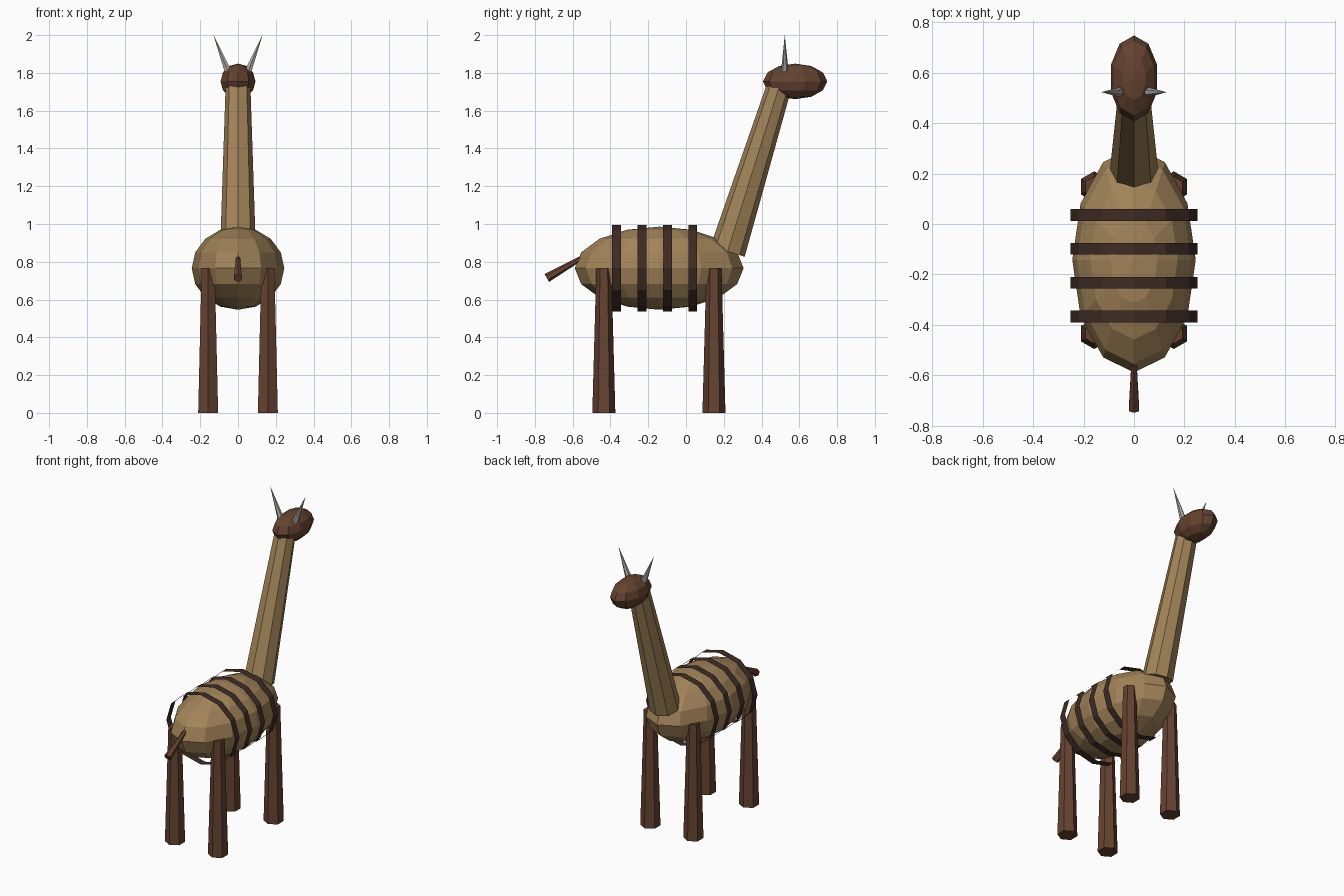
import bpy, bmesh, math
from mathutils import Vector, Matrix

if "Cube" in bpy.data.objects:
    bpy.data.objects.remove(bpy.data.objects["Cube"])


def material(name, rgb):
    m = bpy.data.materials.new(name)
    m.diffuse_color = (*rgb, 1)
    m.use_nodes = True
    m.node_tree.nodes["Principled BSDF"].inputs["Base Color"].default_value = m.diffuse_color
    return m


TAN = material("tan", (0.36, 0.23, 0.10))
BROWN = material("brown", (0.13, 0.055, 0.03))
DARK = material("dark_brown", (0.05, 0.025, 0.018))
HORN = material("horn_grey", (0.42, 0.40, 0.36))


def finish(name, bm, mat):
    me = bpy.data.meshes.new(name)
    bm.to_mesh(me)
    bm.free()
    me.materials.append(mat)
    ob = bpy.data.objects.new(name, me)
    bpy.context.collection.objects.link(ob)
    return ob


def ellipsoid(name, centre, radii, segs, rings, mat):
    bm = bmesh.new()
    bmesh.ops.create_uvsphere(bm, u_segments=segs, v_segments=rings, radius=1,
                              matrix=Matrix.Translation(centre) @ Matrix.Diagonal((*radii, 1)))
    return finish(name, bm, mat)


def rod(name, a, b, r1, r2, sides, mat):
    """Tapered, capped prism from point a to point b."""
    a, b = Vector(a), Vector(b)
    d = b - a
    rot = Vector((0, 0, 1)).rotation_difference(d).to_matrix().to_4x4()
    bm = bmesh.new()
    bmesh.ops.create_cone(bm, cap_ends=True, segments=sides, radius1=r1, radius2=r2,
                          depth=d.length, matrix=Matrix.Translation((a + b) / 2) @ rot)
    return finish(name, bm, mat)


# Body and head
ellipsoid("body", (0, -0.142, 0.766), (0.245, 0.447, 0.22), 12, 8, TAN)
ellipsoid("head", (0, 0.578, 1.755), (0.097, 0.17, 0.094), 10, 6, BROWN)

# Neck and tail
rod("neck", (0, 0.22, 0.855), (0, 0.5, 1.75), 0.095, 0.065, 8, TAN)
rod("tail", (0, -0.55, 0.822), (0, -0.737, 0.714), 0.012, 0.024, 6, BROWN)

# Legs and horns, left and right
for side, s in (("left", -1), ("right", 1)):
    for end, y in (("front", -0.435), ("back", 0.148)):
        rod(f"{end}_{side}_leg", (s * 0.158, y, 0), (s * 0.158, y, 0.766), 0.061, 0.04, 6, BROWN)
    rod(f"{side}_horn", (s * 0.05, 0.523, 1.8), (s * 0.13, 0.523, 2.0), 0.021, 0, 6, HORN)

# Open bands around the body
for i in range(4):
    bm = bmesh.new()
    mat = (Matrix.Translation((0, 0.036 - 0.1345 * i, 0.766)) @ Matrix.Diagonal((0.252, 1, 0.23, 1))
           @ Matrix.Rotation(math.pi / 2, 4, 'X'))
    bmesh.ops.create_cone(bm, cap_ends=False, segments=12, radius1=1, radius2=1,
                          depth=0.047, matrix=mat)
    finish(f"body_band_{i + 1}", bm, DARK)
